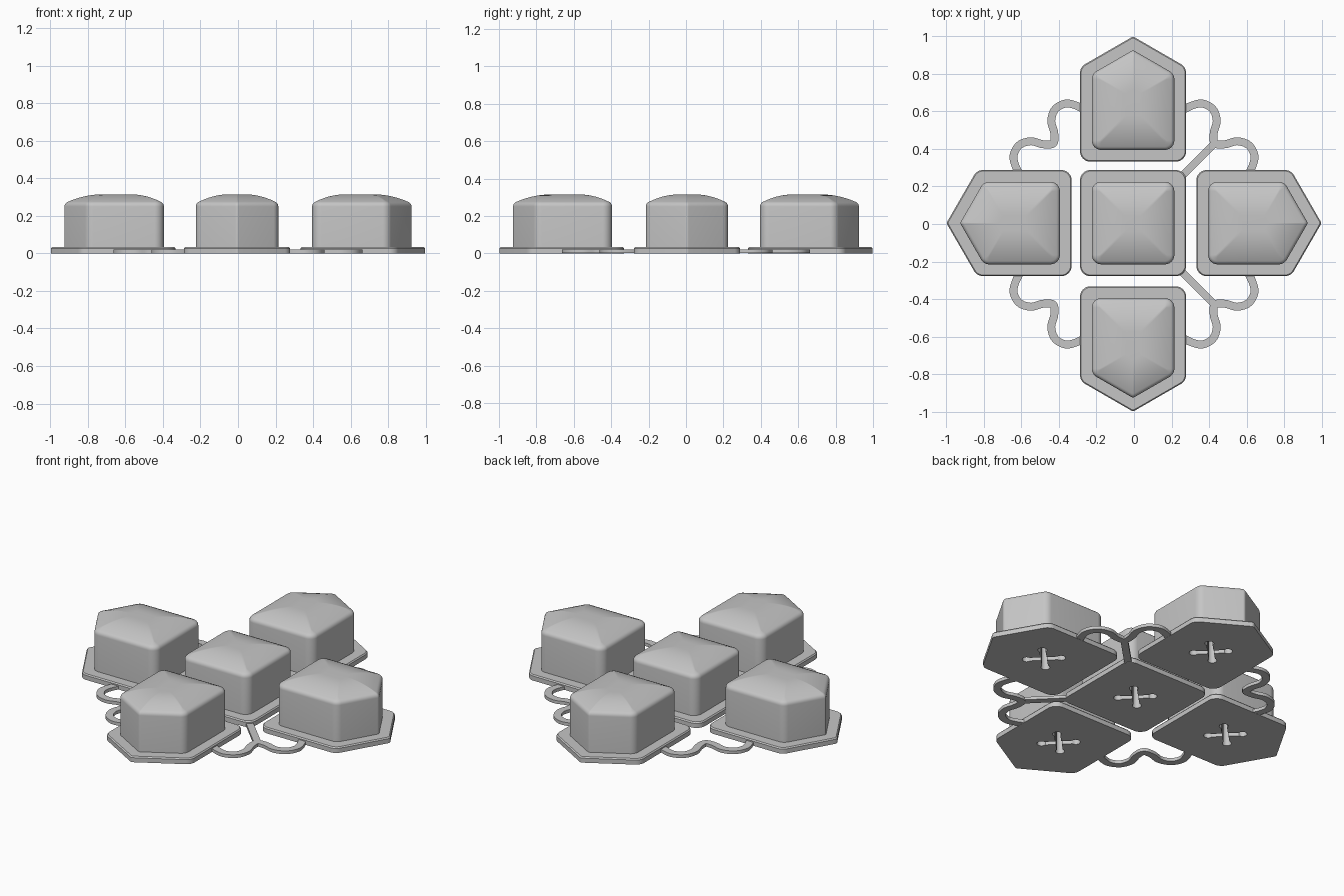
import bpy, bmesh, math
from mathutils import Vector, Matrix

if "Cube" in bpy.data.objects:
    bpy.data.objects.remove(bpy.data.objects["Cube"], do_unlink=True)

GREY = (0.56, 0.56, 0.56, 1)
rubber = bpy.data.materials.new("grey rubber")
rubber.use_nodes = True
rubber.diffuse_color = GREY
rubber.node_tree.nodes["Principled BSDF"].inputs["Base Color"].default_value = GREY


def make_object(name, bm):
    bmesh.ops.recalc_face_normals(bm, faces=bm.faces[:])
    mesh = bpy.data.meshes.new(name)
    bm.to_mesh(mesh)
    bm.free()
    mesh.materials.append(rubber)
    obj = bpy.data.objects.new(name, mesh)
    bpy.context.collection.objects.link(obj)
    return obj


def activate(obj):
    bpy.ops.object.select_all(action='DESELECT')
    obj.select_set(True)
    bpy.context.view_layer.objects.active = obj


def smooth(obj):
    activate(obj)
    bpy.ops.object.shade_smooth_by_angle(angle=math.radians(32))


def rounded(corners, inset, radius, steps=6):
    """Outline moved inwards by inset, with each corner rounded."""
    points = []
    n = len(corners)
    for i, p in enumerate(corners):
        d1 = (corners[i - 1] - p).normalized()
        d2 = (corners[(i + 1) % n] - p).normalized()
        half = d1.angle(d2) / 2
        inward = (d1 + d2).normalized()
        r = radius * (0.35 if n == 5 and i == 3 else 1)
        q = p + inward * inset / math.sin(half)
        centre = q + inward * r / math.sin(half)
        t = r / math.tan(half)
        v1, v2 = q + d1 * t - centre, q + d2 * t - centre
        points += [centre + v1.lerp(v2, k / steps).normalized() * r
                   for k in range(steps + 1)]
    return points


def loft(loops):
    bm = bmesh.new()
    rings = [[bm.verts.new(c) for c in loop] for loop in loops]
    for a, b in zip(rings, rings[1:]):
        for i in range(len(a)):
            j = (i + 1) % len(a)
            bm.faces.new((a[i], a[j], b[j], b[i]))
    bm.faces.new(rings[0])
    bm.faces.new(rings[-1])
    return bm


# Key section as inset, height, corner radius: flange, wall, fillet, crown
LIP, WALL, FILLET = 0.063, 0.25, 0.028
section = [(0, 0, 0.055), (0, 0.027, 0.055), (0.006, 0.034, 0.05),
           (LIP, 0.034, 0.05), (LIP, WALL, 0.05)]
for k in range(1, 6):
    a = math.radians(70) * k / 5
    inset = LIP + FILLET * (1 - math.cos(a))
    section.append((inset, WALL + FILLET * math.sin(a), 0.05 + LIP - inset))
edge, rim = section[-1][:2]
for k in range(1, 8):
    t = k / 7
    inset = edge + 0.16 * t
    section.append((inset, rim + 0.039 * (1 - (1 - t) ** 2),
                    max(0.008, 0.05 + LIP - inset)))


def socket_cutter(centre):
    """Four armed socket with round ends, pointing at the key corners."""
    reach, r, w = 0.093, 0.025, 0.016
    outline = []
    for q in range(4):
        turn = Matrix.Rotation(math.radians(45 + 90 * q), 2)
        for k in range(11):
            a = math.radians(-140 + 28 * k)
            outline.append(turn @ Vector((reach + r * math.cos(a), r * math.sin(a))))
        outline.append(turn @ Vector((w, w)))
    obj = make_object("socket_cutter", loft(
        [[(p.x + centre.x, p.y + centre.y, z) for p in outline] for z in (-0.05, 0.2)]))
    obj.hide_render = True
    return obj


def key(name, corners, turn, shift, socket_y):
    place = Matrix.Translation(shift) @ Matrix.Rotation(math.radians(turn), 4, 'Z')
    obj = make_object(name, loft(
        [[place @ Vector((p.x, p.y, z)) for p in rounded(corners, inset, r)]
         for inset, z, r in section]))
    cutter = socket_cutter(place @ Vector((0, socket_y, 0)))
    mod = obj.modifiers.new("socket", 'BOOLEAN')
    mod.operation, mod.solver, mod.object = 'DIFFERENCE', 'EXACT', cutter
    activate(obj)
    bpy.ops.object.modifier_apply(modifier=mod.name)
    bpy.data.objects.remove(cutter, do_unlink=True)
    smooth(obj)


# Keys: a square one in the middle and four pointed ones around it
H = 0.283
square = [Vector(c) for c in ((-H, -H), (H, -H), (H, H), (-H, H))]
shoulder = 1 - H * math.tan(math.radians(30))
pointed = [Vector(c) for c in
           ((-H, 0.332), (H, 0.332), (H, shoulder), (0, 1), (-H, shoulder))]
OFF = 0.005
key("centre_key", square, 0, (-OFF, OFF, 0), 0)
key("back_key", pointed, 0, (-OFF, 0, 0), 0.64)
key("right_key", pointed, 90, (0, OFF, 0), 0.64)
key("front_key", pointed, 180, (-OFF, 0, 0), 0.64)
key("left_key", pointed, 270, (0, OFF, 0), 0.64)


def ribbon(name, path, width=0.042, low=0.001, high=0.02):
    """Flat strip with a rectangular section along a path."""
    left, right = [], []
    for i, p in enumerate(path):
        d = (path[min(i + 1, len(path) - 1)] - path[max(i - 1, 0)]).normalized()
        side = Vector((-d.y, d.x)) * width / 2
        left.append(p + side)
        right.append(p - side)
    loops = [[(*l, low), (*r, low), (*r, high), (*l, high)]
             for l, r in zip(left, right)]
    smooth(make_object(name, loft(loops)))


def spline(pts, steps=6):
    """Smooth curve through the points."""
    ends = [pts[0]] + pts + [pts[-1]]
    out = []
    for a, b, c, d in zip(ends, ends[1:], ends[2:], ends[3:]):
        for k in range(steps):
            t = k / steps
            out.append(0.5 * (2 * b + (c - a) * t + (2 * a - 5 * b + 4 * c - d) * t ** 2
                              + (3 * b - a - 3 * c + d) * t ** 3))
    return out + [pts[-1]]


# Wavy links between neighbouring keys, symmetric about the diagonal
half = [(0.265, 0.61), (0.31, 0.632), (0.365, 0.642), (0.42, 0.612),
        (0.441, 0.55), (0.425, 0.485)]
wave = half + [(0.43, 0.43)] + [(y, x) for x, y in reversed(half)]
for name, sx, sy in (("back_left", 1, 1), ("back_right", -1, 1),
                     ("front_left", 1, -1), ("front_right", -1, -1)):
    ribbon(name + "_link", spline([Vector((x * sx, y * sy)) for x, y in wave]))
    # Straight spokes run to the centre key on its left side only
    if sx > 0:
        ribbon(name + "_spoke", [Vector((0.24, 0.24 * sy)), Vector((0.425, 0.425 * sy))],
               0.04, 0.002, 0.019)
